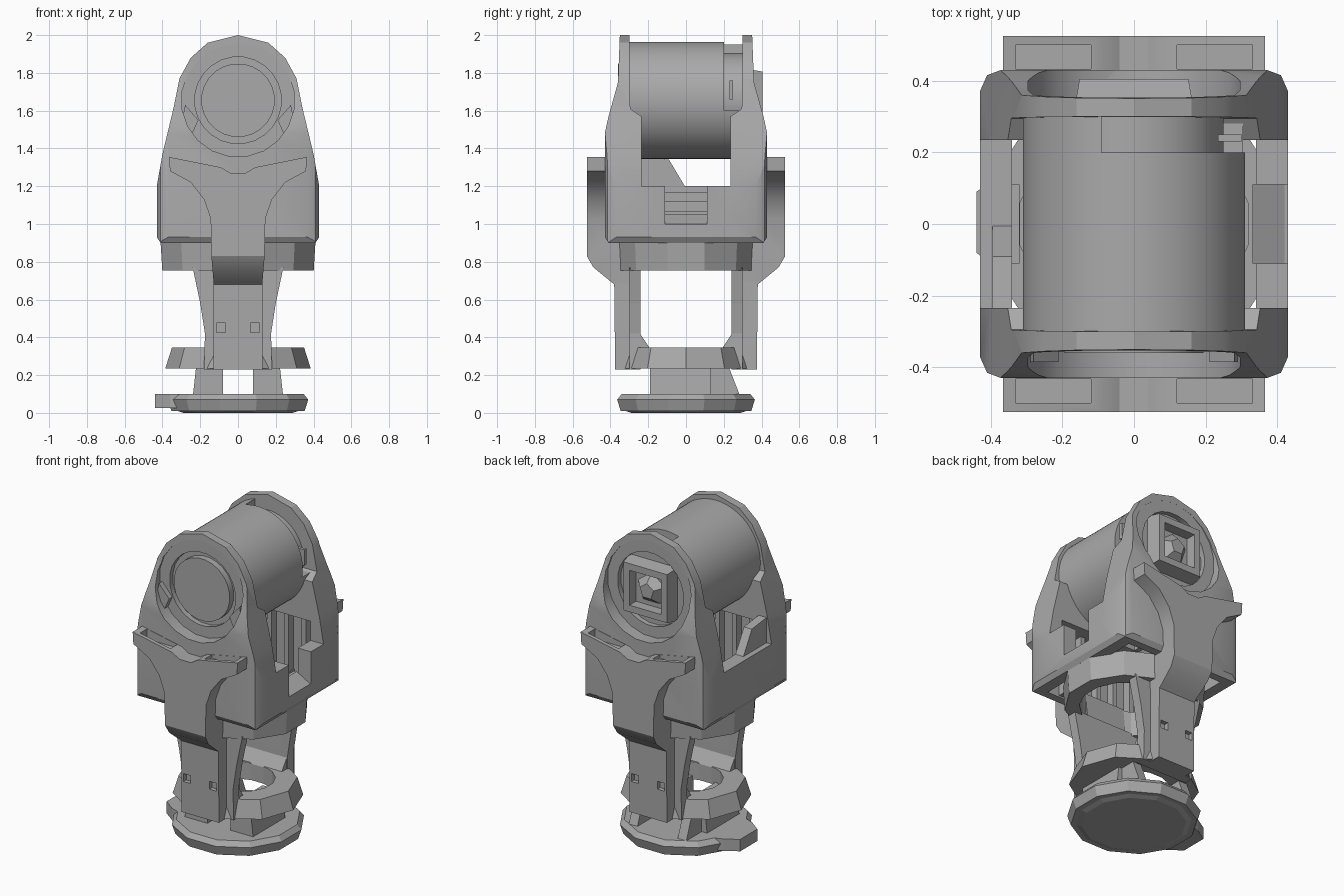
import bpy, bmesh, math
from mathutils import Matrix, Vector

if "Cube" in bpy.data.objects:
    bpy.data.objects.remove(bpy.data.objects["Cube"])

GREY = 0.4
metal = bpy.data.materials.new("plain grey metal")
metal.use_nodes = True
metal.diffuse_color = (GREY, GREY, GREY, 1)
metal.node_tree.nodes["Principled BSDF"].inputs["Base Color"].default_value = (GREY, GREY, GREY, 1)


def finish(name, bm):
    bmesh.ops.recalc_face_normals(bm, faces=bm.faces)
    mesh = bpy.data.meshes.new(name)
    bm.to_mesh(mesh)
    bm.free()
    mesh.materials.append(metal)
    obj = bpy.data.objects.new(name, mesh)
    bpy.context.collection.objects.link(obj)
    return obj


def prism(name, pts, axis, lo, hi):
    """Outline in the two other axes, pushed along the named axis."""
    bm = bmesh.new()
    place = {"X": lambda a, b: (lo, a, b), "Y": lambda a, b: (a, lo, b),
             "Z": lambda a, b: (a, b, lo)}[axis]
    face = bm.faces.new([bm.verts.new(place(a, b)) for a, b in pts])
    moved = bmesh.ops.extrude_face_region(bm, geom=[face])["geom"]
    step = Vector([(hi - lo) * (axis == n) for n in "XYZ"])
    bmesh.ops.translate(bm, vec=step, verts=[v for v in moved if isinstance(v, bmesh.types.BMVert)])
    return finish(name, bm)


def box(name, x, y, z):
    return prism(name, [(x[0], z[0]), (x[1], z[0]), (x[1], z[1]), (x[0], z[1])], "Y", *y)


def drum(name, r, lo, hi, sides=64, axis="Y", top=None, centre=(0, 1.655)):
    """Round part along y (centre in x, z) or along z (centre in x, y)."""
    bm = bmesh.new()
    bmesh.ops.create_cone(bm, cap_ends=True, segments=sides, radius1=r,
                          radius2=r if top is None else top, depth=hi - lo)
    bmesh.ops.rotate(bm, verts=bm.verts, matrix=Matrix.Rotation(math.pi / sides, 3, "Z"))
    mid = (lo + hi) / 2
    if axis == "Y":
        bmesh.ops.rotate(bm, verts=bm.verts, matrix=Matrix.Rotation(-math.pi / 2, 3, "X"))
        bmesh.ops.translate(bm, vec=(centre[0], mid, centre[1]), verts=bm.verts)
    else:
        bmesh.ops.translate(bm, vec=(centre[0], centre[1], mid), verts=bm.verts)
    return finish(name, bm)


def stretch(obj, sx, sy):
    obj.data.transform(Matrix.Diagonal((sx, sy, 1, 1)))
    return obj


def combine(obj, other, operation="DIFFERENCE"):
    mod = obj.modifiers.new("cut", "BOOLEAN")
    mod.operation, mod.solver, mod.object = operation, "EXACT", other
    bpy.context.view_layer.objects.active = obj
    bpy.ops.object.modifier_apply(modifier=mod.name)
    bpy.data.objects.remove(other)
    return obj


def smooth(obj, angle=30):
    bpy.ops.object.select_all(action="DESELECT")
    obj.select_set(True)
    bpy.context.view_layer.objects.active = obj
    bpy.ops.object.shade_smooth_by_angle(angle=math.radians(angle))


def mirrored(half):
    """Close a right-hand outline with its reflection."""
    return half + [(-a, b) for a, b in reversed(half) if abs(a) > 1e-4]


# Housing: rounded front outline, U-shaped side profile and rounded plan, crossed together
outline = mirrored([(0, 2.0), (.16, 1.96), (.25, 1.88), (.31, 1.77), (.34, 1.62),
                    (.4, 1.37), (.43, 1.2), (.43, .93), (.41, .9)])
section = mirrored([(0, 1.2), (.235, 1.2), (.235, 1.57), (.295, 1.61), (.3, 2.01),
                    (.35, 2.01), (.36, 1.75), (.41, 1.57), (.43, 1.48), (.43, .93), (.41, .9)])
plan = mirrored([(.37, .43), (.41, .415), (.43, .37), (.43, -.37), (.41, -.415), (.37, -.43)])
housing = prism("housing", outline, "Y", -.5, .5)
combine(housing, prism("side_section", section, "X", -.5, .5), "INTERSECT")
combine(housing, prism("plan_section", plan, "Z", .8, 2.1), "INTERSECT")
# Hollow inside, reaching into both end plates
combine(housing, box("inner_cavity", (-.34, .34), (-.36, .36), (.8, 1.32)))
# Open slot in the left wall
combine(housing, box("wall_slot", (.3, .5), (-.11, .11), (1.0, 1.25)))
for s in (-1, 1):
    # Flat seat around the pivot, then a groove around the hub
    combine(housing, drum("pivot_seat", .3, *sorted((s * .352, s * .6)), sides=20))
    combine(housing, drum("hub_groove", .23, *sorted((s * .32, s * .6)), sides=24))
smooth(housing, 25)

# Stiffening ribs inside both end plates
for s, side in ((-1, "front"), (1, "rear")):
    for i in range(-2, 3):
        box(side + "_inner_rib", (i * .12 - .015, i * .12 + .015),
            sorted((s * .31, s * .365)), (.91, 1.33))

# Ramp behind the slot, step ribs on the far wall, and the web that narrows the right opening
prism("slot_ramp", [(.42, .93), (.42, 1.0), (.33, 1.05), (.33, .93)], "Y", -.11, .11)
for z in (1.02, 1.12):
    box("inner_wall_rib", (-.35, -.32), (-.11, .11), (z, z + .05))
prism("right_opening_web", [(-.25, 1.19), (0, 1.19), (-.09, 1.34), (-.25, 1.36)],
      "X", -.395, -.34)

# Motor barrel with a stepped rear corner
barrel = drum("motor_barrel", .31, -.3, .3, 72)
combine(barrel, box("rear_step", (-.09, .4), (.2, .4), (1.6, 2.1)))
smooth(barrel)
smooth(drum("barrel_core", .25, .15, .3, 48))
box("barrel_rib", (.235, .3), (.23, .25), (1.66, 1.76))

# Pivot hubs: round cap in front, square frame at the back
smooth(drum("front_hub", .195, -.36, -.28, 24))
frame = drum("rear_hub_frame", .24, .3, .405, 4, top=.215)
combine(frame, drum("frame_hole", .155, .34, .5, 4))
drum("rear_hub_core", .11, .33, .39, 5, top=.05)

# Lugs beside the front pivot
for s in (-1, 1):
    prism("pivot_lug", [(s * .21, 1.55), (s * .28, 1.63), (s * .3, 1.53), (s * .25, 1.46)],
          "Y", -.385, -.34)

# Yoke arms: flared T outline crossed with a cranked side profile
tee = mirrored([(0, 1.27), (.04, 1.27), (.09, 1.3), (.365, 1.355), (.36, 1.28), (.25, 1.22),
                (.18, 1.13), (.145, 1.03), (.14, .82), (.13, .7), (.13, .23)])
crank = [(.525, 1.4), (.525, .83), (.49, .77), (.38, .68), (.375, .23), (.24, .23),
         (.24, .68), (.26, .92), (.42, .92), (.42, 1.4)]
gusset = mirrored([(0, .77), (.24, .77), (.2, .58), (.175, .42), (.18, .23)])
for s, side in ((-1, "front"), (1, "rear")):
    arm = prism(side + "_yoke_arm", tee, "Y", *sorted((s * .2, s * .6)))
    combine(arm, prism("crank_section", [(s * a, b) for a, b in crank], "X", -.5, .5), "INTERSECT")
    # Pockets behind the wing lips, and small pockets near the foot
    for t in (-1, 1):
        combine(arm, box("wing_pocket", sorted((t * .12, t * .33)), sorted((s * .432, s * .5)),
                         (1.285, 1.5)))
        combine(arm, drum("leg_pocket", .035, *sorted((s * .35, s * .5)), sides=4,
                          centre=(t * .09, .45)))
    smooth(arm, 25)
    prism(side + "_leg_web", gusset, "Y", *sorted((s * .24, s * .3)))
    # Corner fillets between legs and lower ring
    prism(side + "_leg_fillet", [(s * .25, .33), (s * .19, .34), (s * .25, .43)], "X", -.17, .17)


def ring(name, outer, inner, lo, hi, sx, sy, sides, top):
    obj = drum(name, outer, lo, hi, sides, "Z", top, (0, 0))
    combine(obj, drum("ring_hole", inner, lo - .1, hi + .1, 16, "Z", None, (0, 0)))
    return stretch(obj, sx, sy)


# Upper collar below the housing and lower collar at the legs
ring("upper_collar", .415, .325, .755, .91, 1, .9, 12, .425)
ring("lower_collar", .385, .22, .235, .345, 1, .9, 10, .35)

# Neck posts between the collar and the base
for s, side in ((-1, "right"), (1, "left")):
    prism(side + "_neck_post", [(s * .08, .08), (s * .24, .08), (s * .22, .26), (s * .08, .26)],
          "Y", -.19, .13)
    prism(side + "_neck_brace", [(.08, .08), (.29, .08), (.22, .26), (.08, .26)], "X",
          *sorted((s * .14, s * .2)))

# Base plate with a tapered rim and a side tab
stretch(drum("base_plate", .365, .01, .07, 12, "Z", .385, (0, 0)), 1, .98)
stretch(drum("base_rim", .385, .07, .1, 12, "Z", .36, (0, 0)), 1, .98)
drum("base_underside", .3, 0, .02, 12, "Z", .36, (0, 0))
prism("base_tab", [(-.3, -.16), (-.36, -.14), (-.44, -.08), (-.44, .09), (-.36, .14), (-.3, .16)],
      "Z", .025, .1)
